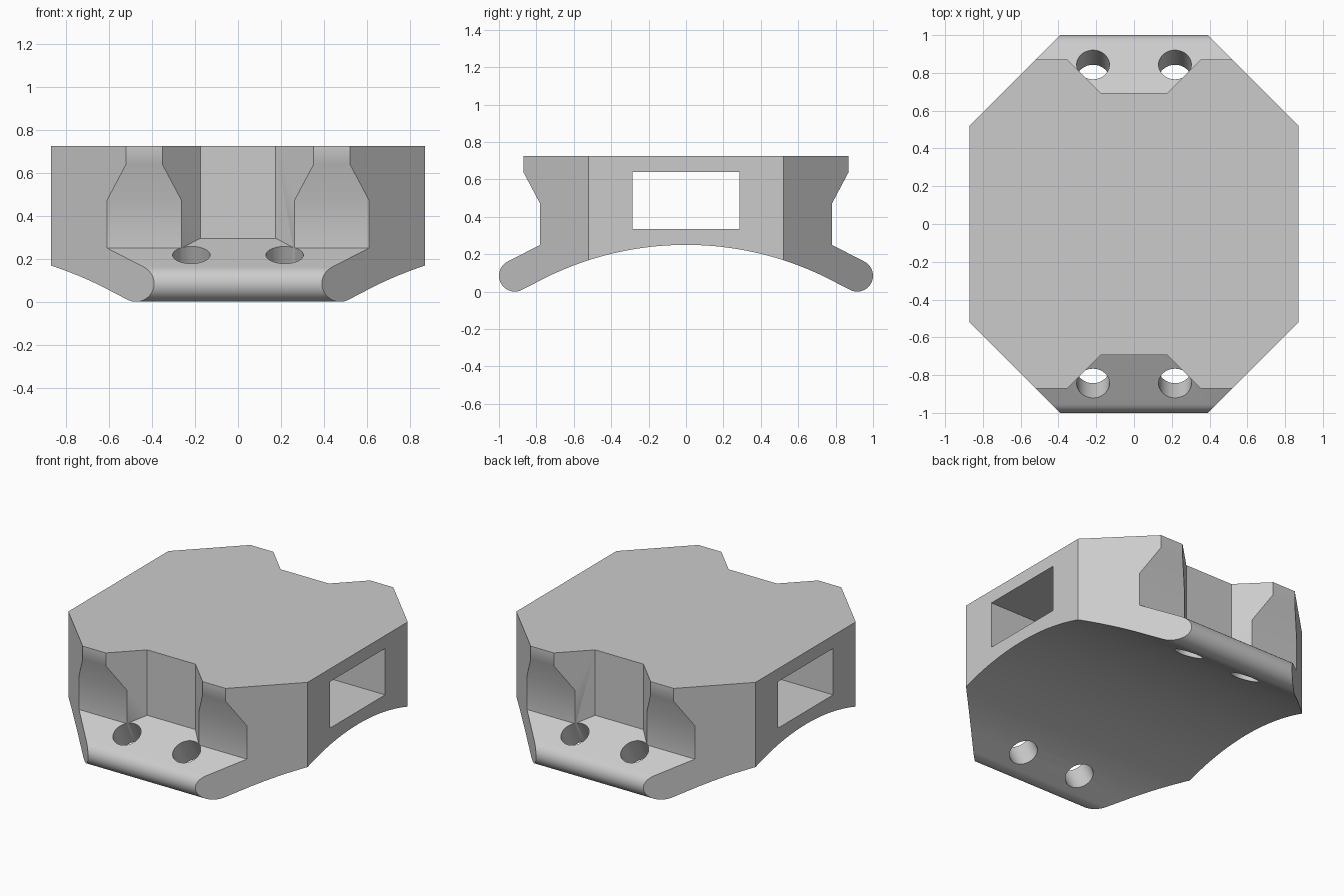
import bpy, bmesh
from math import radians, sin, cos, atan2, sqrt
from mathutils import Matrix, Vector

cube = bpy.data.objects.get("Cube")
if cube:
    bpy.data.objects.remove(cube, do_unlink=True)

grey = bpy.data.materials.new("light grey")
grey.use_nodes = True
grey.diffuse_color = (0.6, 0.6, 0.6, 1)
grey.node_tree.nodes["Principled BSDF"].inputs["Base Color"].default_value = (0.6, 0.6, 0.6, 1)


def to_object(name, bm):
    bmesh.ops.recalc_face_normals(bm, faces=bm.faces)
    mesh = bpy.data.meshes.new(name)
    bm.to_mesh(mesh)
    bm.free()
    mesh.materials.append(grey)
    ob = bpy.data.objects.new(name, mesh)
    bpy.context.collection.objects.link(ob)
    return ob


def prism(name, points, depth):
    """Extrude a closed loop of 3D points along the depth vector."""
    bm = bmesh.new()
    face = bm.faces.new([bm.verts.new(p) for p in points])
    geom = bmesh.ops.extrude_face_region(bm, geom=[face])["geom"]
    verts = [g for g in geom if isinstance(g, bmesh.types.BMVert)]
    bmesh.ops.translate(bm, verts=verts, vec=depth)
    return to_object(name, bm)


def hull(name, points):
    bm = bmesh.new()
    for p in points:
        bm.verts.new(p)
    bmesh.ops.convex_hull(bm, input=bm.verts)
    bmesh.ops.dissolve_limit(bm, angle_limit=0.01, verts=bm.verts, edges=bm.edges)
    return to_object(name, bm)


def cut(body, cutter, operation="DIFFERENCE"):
    cutter.hide_render = True
    mod = body.modifiers.new(cutter.name, "BOOLEAN")
    mod.operation, mod.solver, mod.object = operation, "EXACT", cutter
    bpy.context.view_layer.objects.active = body
    bpy.ops.object.modifier_apply(modifier=mod.name)
    bpy.data.objects.remove(cutter, do_unlink=True)


# Side profile: flat top, undercut ends, rounded lips, arched underside
lip_y, lip_z, lip_r = 0.915, 0.085, 0.085
arch_r, arch_top = 1.695, 0.25
arch_z = arch_top - arch_r
start = atan2(arch_z - lip_z, -lip_y)
end = radians(62.8)
half = [(0.87, 0.725), (0.87, 0.64), (0.78, 0.47), (0.78, 0.25)]
for i in range(21):
    a = end + (start - end) * i / 20
    half.append((lip_y + lip_r * cos(a), lip_z + lip_r * sin(a)))
y_end = half[-1][0]
for i in range(1, 16):
    y = y_end * (1 - i / 16)
    half.append((y, arch_z + sqrt(arch_r ** 2 - y * y)))
loop = half + [(0, arch_top)] + [(-y, z) for y, z in reversed(half)]
body = prism("mount_body", [(-1, y, z) for y, z in loop], (2, 0, 0))

# Chamfered corners in plan
cut(body, hull("plan_outline", [(sx * x, sy * y, z) for sx in (-1, 1) for sy in (-1, 1)
                                for x, y in ((0.87, 0.52), (0.27, 1.12)) for z in (-1, 2)]),
    "INTERSECT")

# Strap slot across the body
cut(body, prism("slot_cutter", [(-1.5, -0.285, 0.335), (-1.5, 0.285, 0.335),
                                (-1.5, 0.285, 0.64), (-1.5, -0.285, 0.64)], (3, 0, 0)))

for s in (-1, 1):
    # Flared notch whose floor continues the lip slope
    floor = ((0.175, 0.693, 0.295), (0.262, 0.78, 0.25), (0.382, 0.9, 0.4))
    cut(body, hull("notch_cutter", [(sx * x, s * y, h) for x, y, z in floor
                                    for sx in (-1, 1) for h in (z, 1)]))
    # Pair of screw holes square to the sloping lip
    for x in (-0.217, 0.217):
        axis = Vector((0, s * sin(radians(27.2)), cos(radians(27.2))))
        centre = Vector((x, s * 0.843, 0.217)) - axis * 0.1
        bm = bmesh.new()
        bmesh.ops.create_cone(bm, cap_ends=True, segments=40, radius1=0.087,
                              radius2=0.087, depth=0.36,
                              matrix=Matrix.Translation(centre)
                              @ axis.to_track_quat("Z", "Y").to_matrix().to_4x4())
        cut(body, to_object("hole_cutter", bm))

# Smooth the rounded surfaces, keep corners crisp
bpy.ops.object.select_all(action="DESELECT")
body.select_set(True)
bpy.context.view_layer.objects.active = body
bpy.ops.object.shade_smooth_by_angle(angle=radians(30))
